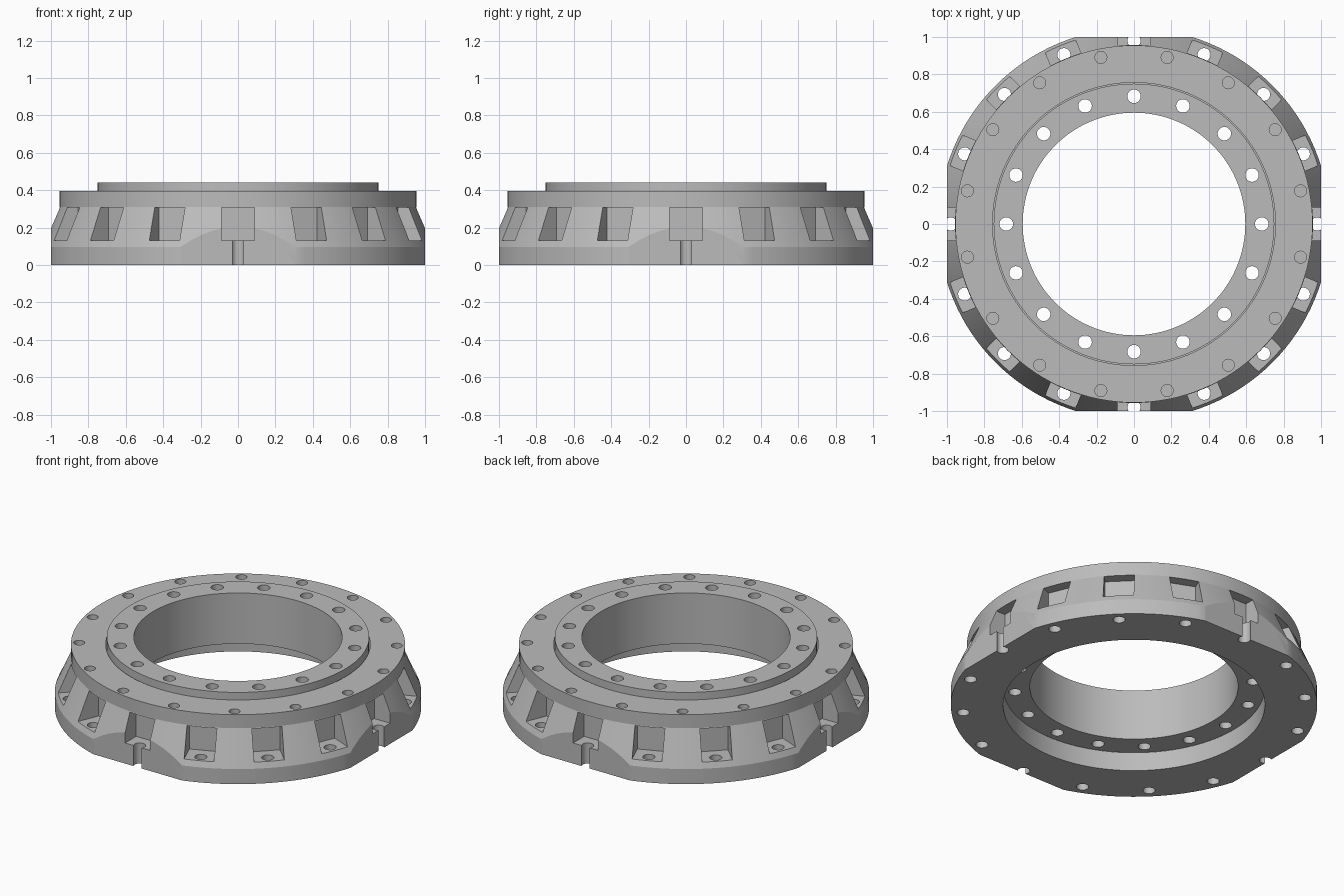
import bpy, bmesh, math
from mathutils import Matrix, Vector

cube = bpy.data.objects.get("Cube")
if cube:
    bpy.data.objects.remove(cube, do_unlink=True)

COUNT = 16
STEP = 2 * math.pi / COUNT

steel = bpy.data.materials.new("steel grey")
steel.use_nodes = True
GREY = (0.5, 0.5, 0.5, 1)
steel.diffuse_color = GREY
steel.node_tree.nodes["Principled BSDF"].inputs["Base Color"].default_value = GREY


def to_object(name, bm):
    bmesh.ops.recalc_face_normals(bm, faces=bm.faces)
    mesh = bpy.data.meshes.new(name)
    bm.to_mesh(mesh)
    bm.free()
    mesh.materials.append(steel)
    obj = bpy.data.objects.new(name, mesh)
    bpy.context.collection.objects.link(obj)
    return obj


def lathe(name, profile, segments=128):
    """Closed (radius, height) profile turned around z."""
    bm = bmesh.new()
    rings = []
    for i in range(segments):
        a = 2 * math.pi * i / segments
        rings.append([bm.verts.new((r * math.cos(a), r * math.sin(a), z)) for r, z in profile])
    n = len(profile)
    for i in range(segments):
        here, there = rings[i], rings[(i + 1) % segments]
        for j in range(n):
            k = (j + 1) % n
            bm.faces.new((here[j], there[j], there[k], here[k]))
    return to_object(name, bm)


def hole_cutter(radius, at, low, high, phase=0):
    """Circle of upright drill cylinders."""
    bm = bmesh.new()
    for i in range(COUNT):
        a = (i + phase) * STEP
        spot = Vector((at * math.cos(a), at * math.sin(a), (low + high) / 2))
        bmesh.ops.create_cone(bm, cap_ends=True, segments=24, radius1=radius, radius2=radius,
                              depth=high - low, matrix=Matrix.Translation(spot))
    return to_object("hole_cutter", bm)


def box_cutter(count, inner, outer, width, low, high):
    """Boxes placed around the axis, reaching from inner to outer radius."""
    bm = bmesh.new()
    for i in range(count):
        m = (Matrix.Rotation(i * 2 * math.pi / count, 4, "Z")
             @ Matrix.Translation(((inner + outer) / 2, 0, (low + high) / 2))
             @ Matrix.Diagonal((outer - inner, width, high - low, 1)))
        bmesh.ops.create_cube(bm, size=1, matrix=m)
    return to_object("box_cutter", bm)


def cut(obj, cutter):
    mod = obj.modifiers.new("cut", "BOOLEAN")
    mod.operation = "DIFFERENCE"
    mod.solver = "EXACT"
    mod.object = cutter
    bpy.context.view_layer.update()
    graph = bpy.context.evaluated_depsgraph_get()
    mesh = bpy.data.meshes.new_from_object(obj.evaluated_get(graph))
    obj.modifiers.clear()
    obj.data = mesh
    bpy.data.objects.remove(cutter, do_unlink=True)


# Outer ring: foot, sloping skirt and upper flange
outer = lathe("outer_ring", [(0.748, 0), (1.047, 0), (1.047, 0.095), (0.955, 0.31),
                             (0.955, 0.395), (0.756, 0.395), (0.756, 0.118), (0.748, 0.118)])
# Four flats on the foot
cut(outer, box_cutter(4, 1.0, 1.3, 1.2, -0.1, 0.6))
# Bolt pockets, foot bolt holes and blind flange holes
cut(outer, box_cutter(COUNT, 0.89, 1.2, 0.175, 0.13, 0.306))
cut(outer, hole_cutter(0.035, 0.98, -0.1, 0.2))
cut(outer, hole_cutter(0.032, 0.908, 0.33, 0.5, phase=0.5))

# Inner ring standing slightly proud, with through holes
inner = lathe("inner_ring", [(0.595, 0.12), (0.75, 0.12), (0.75, 0.44), (0.595, 0.44)])
cut(inner, hole_cutter(0.036, 0.683, 0, 0.6))

# Smooth turned surfaces, sharp edges kept
bpy.ops.object.select_all(action="DESELECT")
for obj in (outer, inner):
    obj.select_set(True)
bpy.context.view_layer.objects.active = outer
bpy.ops.object.shade_smooth_by_angle(angle=math.radians(20))
